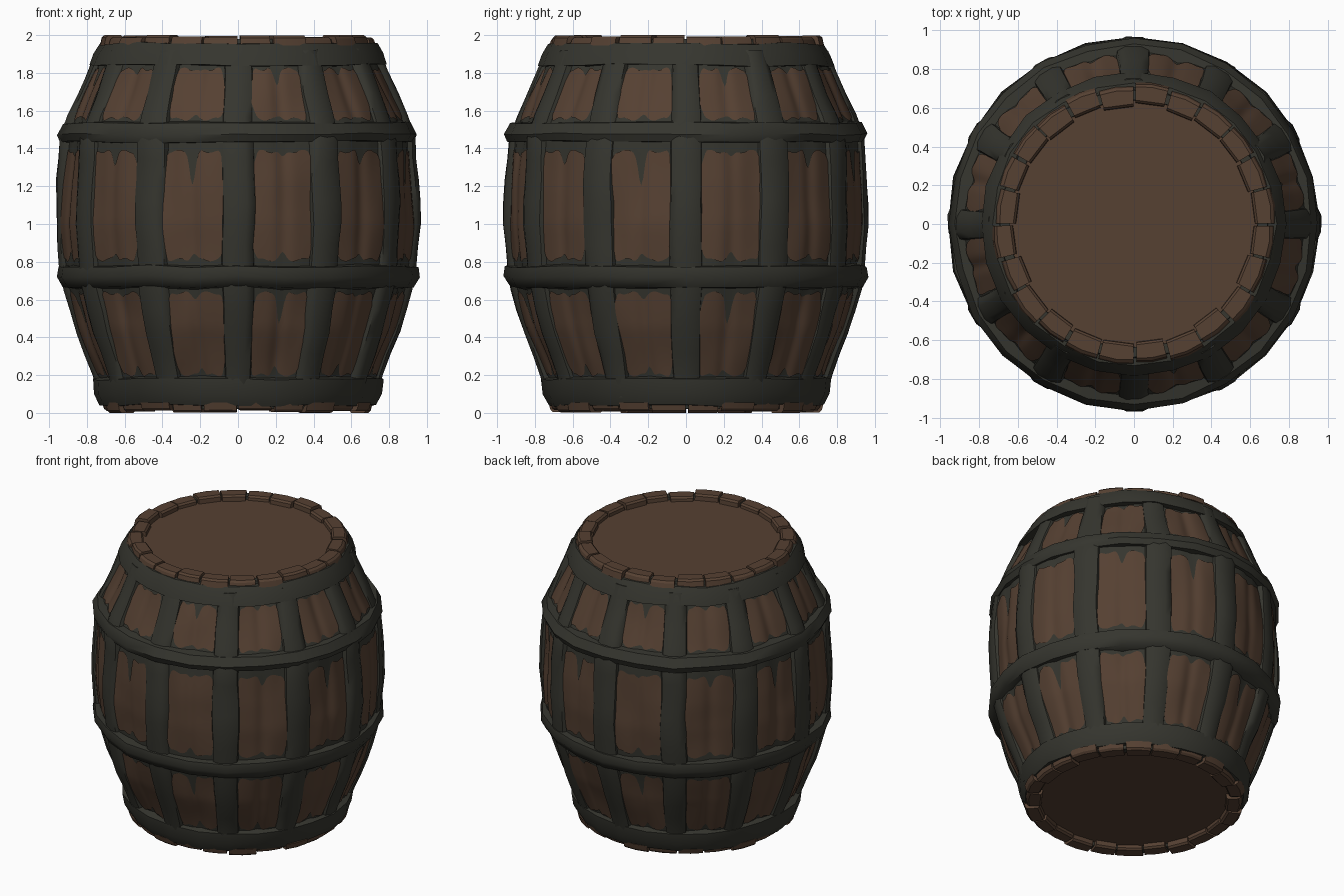
import bpy, bmesh, math
from math import sin, cos, radians, pi, tau
from mathutils import Vector, noise

if "Cube" in bpy.data.objects:
    bpy.data.objects.remove(bpy.data.objects["Cube"])


def material(name, rgb):
    m = bpy.data.materials.new(name)
    m.use_nodes = True
    m.diffuse_color = (*rgb, 1)
    m.node_tree.nodes["Principled BSDF"].inputs["Base Color"].default_value = (*rgb, 1)
    return m


WOOD = material("brown wood", (0.092, 0.052, 0.032))
IRON = material("dark iron", (0.036, 0.036, 0.028))

# Stave wall outline as (height, radius)
WALL = [(0.03, 0.69), (0.2, 0.735), (0.45, 0.835), (0.7, 0.905), (1.0, 0.93),
        (1.2, 0.925), (1.48, 0.905), (1.65, 0.83), (1.8, 0.765), (1.96, 0.70)]


def wall_radius(z):
    for (z0, r0), (z1, r1) in zip(WALL, WALL[1:]):
        if z <= z1:
            break
    return r0 + (r1 - r0) * (z - z0) / (z1 - z0)


def polar(a, r, z):
    return Vector((r * cos(a), r * sin(a), z))


def surface(a, z, lift=0.0):
    """Point on the dented wall, with a shallow seam in the middle of each panel."""
    r = wall_radius(z)
    dent = 0.02 * noise.noise(polar(a, r * 5, z * 2.5))
    seam = 0.012 * math.exp(-((math.degrees(a) % 30 - 15) / 2.5) ** 2)
    return polar(a, r + dent - seam + lift, z)


def rough(p, amount, seed):
    return p + amount * noise.noise_vector(p * 4 + Vector((seed, 0, 0)))


def finish(name, bm, mat, angle=40):
    bmesh.ops.recalc_face_normals(bm, faces=bm.faces)
    me = bpy.data.meshes.new(name)
    bm.to_mesh(me)
    bm.free()
    me.materials.append(mat)
    ob = bpy.data.objects.new(name, me)
    bpy.context.collection.objects.link(ob)
    bpy.ops.object.select_all(action="DESELECT")
    ob.select_set(True)
    bpy.context.view_layer.objects.active = ob
    bpy.ops.object.shade_smooth_by_angle(angle=radians(angle))
    return ob


def skin(bm, rows, wrap_rows=False, wrap_cols=False):
    """Quads over a grid of points; returns the vertex grid."""
    vs = [[bm.verts.new(p) for p in row] for row in rows]
    n, m = len(vs), len(vs[0])
    for i in range(n if wrap_rows else n - 1):
        for j in range(m if wrap_cols else m - 1):
            k, l = (i + 1) % n, (j + 1) % m
            bm.faces.new((vs[i][j], vs[i][l], vs[k][l], vs[k][j]))
    return vs


# Stave wall behind the straps
bm = bmesh.new()
SEG = 120
skin(bm, [[surface(tau * j / SEG, 0.03 + 1.93 * i / 50) for j in range(SEG)]
          for i in range(51)], wrap_cols=True)
finish("stave_wall", bm, IRON)


# Worn wooden boards: thin rounded plates, notched along the centre seam
def board_panel(index, tier, low, high):
    bm = bmesh.new()
    centre = radians(15 + 30 * index)
    half = radians(10.3)
    height = high - low
    wobble = index * 2.1 + tier * 1.7
    columns = []
    for c in range(33):
        u = -1 + c / 16
        corner = 0.09 * max(0, (abs(u) - 0.75) / 0.25) ** 3
        notch = math.exp(-(u / 0.13) ** 2)
        deep_low = height * (0.06 + 0.32 * max(0, sin(wobble * 3)))
        deep_high = height * (0.06 + 0.32 * max(0, cos(wobble * 2)))
        wave = 0.008 * sin(9 * u + wobble)
        z0 = low + corner + deep_low * notch + wave
        z1 = high - corner - deep_high * notch + wave
        col = []
        for k in range(15):
            z = z0 + (z1 - z0) * k / 14
            edge = 1 + 0.05 * abs(u) * sin(z * 22 + wobble + 2 * u)
            col.append(surface(centre + u * half * edge, z, 0.007))
        columns.append(col)
    skin(bm, columns)
    bmesh.ops.recalc_face_normals(bm, faces=bm.faces)
    if sum(f.normal.dot(f.calc_center_median()) for f in bm.faces) < 0:
        bmesh.ops.reverse_faces(bm, faces=bm.faces)
    finish(f"board_panel_{tier}_{index}", bm, WOOD)


for tier, (low, high) in enumerate([(0.2, 0.635), (0.81, 1.385), (1.555, 1.82)]):
    for index in range(12):
        board_panel(index, tier, low, high)

# Upright iron straps with bevelled edges
for index in range(12):
    a = radians(30 * index)
    bm = bmesh.new()
    section = [(-6, -0.03), (-5, 0.018), (-2.5, 0.034), (2.5, 0.034), (5, 0.018), (6, -0.03)]
    rows = []
    for i in range(17):
        z = 0.08 + 1.84 * i / 16
        rows.append([rough(polar(a + radians(d), wall_radius(z) + h, z), 0.013, index)
                     for d, h in section])
    vs = skin(bm, rows, wrap_cols=True)
    bm.faces.new(vs[0])
    bm.faces.new(vs[-1])
    finish(f"upright_strap_{index}", bm, IRON, 50)


# Iron hoops, hammered and uneven
def hoop(name, outline, seed, amount=0.014):
    bm = bmesh.new()
    rows = [[rough(polar(tau * j / 24, r, z), amount, seed) for j in range(24)]
            for r, z in outline]
    skin(bm, rows, wrap_rows=True, wrap_cols=True)
    finish(name, bm, IRON, 50)


hoop("lower_hoop", [(0.86, 0.65), (0.93, 0.665), (0.963, 0.72), (0.955, 0.775), (0.89, 0.785)], 3)
hoop("upper_hoop", [(0.87, 1.43), (0.938, 1.435), (0.956, 1.475), (0.925, 1.535), (0.84, 1.545)], 7)
hoop("top_hoop", [(0.70, 1.835), (0.785, 1.84), (0.765, 1.90), (0.733, 1.955), (0.66, 1.96)], 11)
hoop("bottom_hoop", [(0.66, 0.035), (0.725, 0.04), (0.757, 0.10), (0.768, 0.18), (0.70, 0.2)], 15)


# Rim rings of stave ends over a dark backing, with a recessed round head
def rim(name, z_in, z_out, seed):
    up = 1 if z_out > z_in else -1
    hoop(f"{name}_rim_backing", [(0.635, z_in - 0.04 * up), (0.70, z_in - 0.04 * up),
                                 (0.69, z_out - 0.022 * up), (0.64, z_out - 0.022 * up)], seed, 0.004)
    for index in range(24):
        a = tau * (index + 0.5) / 24
        half = radians(6.9 + 0.5 * sin(index * 2.3 + seed))
        drop = 0.007 * (1 + sin(index * 1.9 + seed))
        push = 0.01 * sin(index * 2.7 + seed)
        bm = bmesh.new()
        rows = []
        for z, r0, r1 in [(z_in - 0.01 * up, 0.615, 0.722), (z_out - (0.012 * up + drop * up), 0.618, 0.712),
                          (z_out - drop * up, 0.63, 0.698)]:
            rows.append([polar(a + s * half, r + push, z)
                         for s, r in [(-1, r0), (1, r0), (1, r1), (0, r1 + 0.004), (-1, r1)]])
        vs = skin(bm, rows, wrap_cols=True)
        bm.faces.new(vs[0])
        bm.faces.new(vs[-1])
        finish(f"{name}_stave_end_{index}", bm, WOOD, 30)
    bm = bmesh.new()
    bmesh.ops.create_circle(bm, cap_ends=True, segments=48, radius=0.65)
    bmesh.ops.translate(bm, verts=bm.verts, vec=(0, 0, z_in))
    head = finish(f"{name}_head", bm, WOOD)
    if head.data.polygons[0].normal.z * up < 0:
        head.data.flip_normals()


rim("top", 1.955, 2.0, 1)
rim("bottom", 0.045, 0.0, 5)
